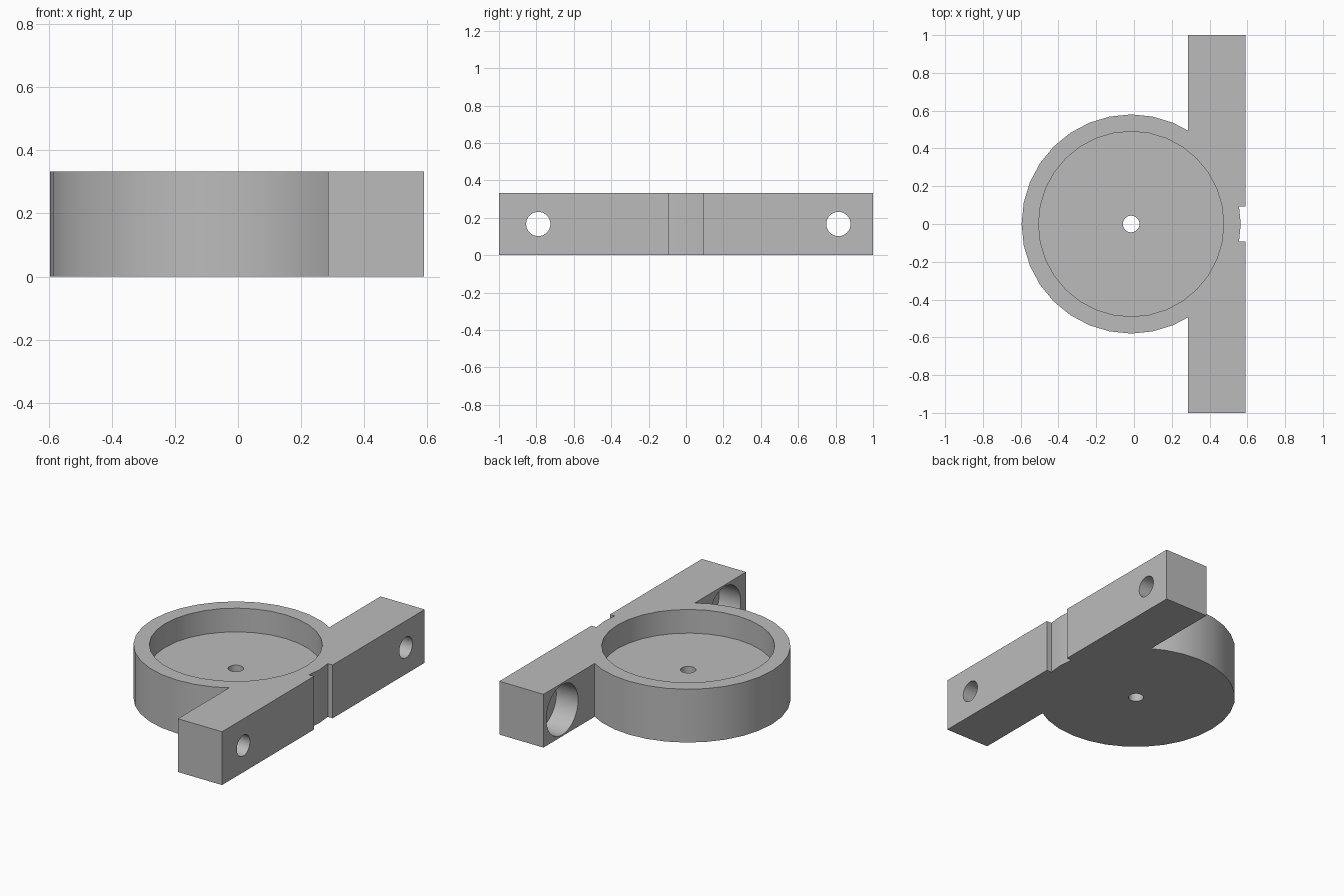
import bpy
import math

cube = bpy.data.objects.get("Cube")
if cube:
    bpy.data.objects.remove(cube, do_unlink=True)

HEIGHT = 0.333
MID_Z = HEIGHT / 2
CUP_X = -0.015
BAR_BACK, BAR_FACE = 0.285, 0.59

grey = bpy.data.materials.new("light_grey")
grey.use_nodes = True
grey.diffuse_color = (0.5, 0.5, 0.5, 1)
grey.node_tree.nodes["Principled BSDF"].inputs["Base Color"].default_value = (0.5, 0.5, 0.5, 1)


def box(name, low, high):
    centre = [(a + b) / 2 for a, b in zip(low, high)]
    bpy.ops.mesh.primitive_cube_add(size=1, location=centre)
    ob = bpy.context.object
    ob.name = name
    ob.scale = [b - a for a, b in zip(low, high)]
    bpy.ops.object.transform_apply(location=True, rotation=True, scale=True)
    ob.data.materials.append(grey)
    return ob


def cylinder(name, radius, depth, centre, along_x=False):
    turn = math.pi / 2 if along_x else 0
    bpy.ops.mesh.primitive_cylinder_add(vertices=32, radius=radius, depth=depth,
                                        location=centre, rotation=(0, turn, 0))
    ob = bpy.context.object
    ob.name = name
    bpy.ops.object.transform_apply(location=True, rotation=True, scale=True)
    ob.data.materials.append(grey)
    return ob


def combine(target, tool, operation):
    mod = target.modifiers.new(tool.name, "BOOLEAN")
    mod.operation = operation
    mod.solver = "EXACT"
    mod.object = tool
    bpy.ops.object.select_all(action="DESELECT")
    bpy.context.view_layer.objects.active = target
    target.select_set(True)
    bpy.ops.object.modifier_apply(modifier=mod.name)
    bpy.data.objects.remove(tool, do_unlink=True)


# Mounting bar with a central notch, joined to the round cup
body = box("cup_bracket", (BAR_BACK, -1, 0), (BAR_FACE, 1, HEIGHT))
combine(body, box("notch", (0.53, -0.092, -0.1), (0.7, 0.092, 0.5)), "DIFFERENCE")
combine(body, cylinder("cup", 0.58, HEIGHT, (CUP_X, 0, MID_Z)), "UNION")

# Pocket and drain hole in the cup
floor_z = 0.185
combine(body, cylinder("pocket", 0.49, 0.4, (CUP_X, 0, floor_z + 0.2)), "DIFFERENCE")
combine(body, cylinder("drain_hole", 0.044, 1, (CUP_X, 0, MID_Z)), "DIFFERENCE")

# Screw holes with wide counterbores at the back of the bar
bore_depth = 0.15
for y in (-0.79, 0.815):
    combine(body, cylinder("screw_hole", 0.065, 1, (0.5, y, MID_Z), True), "DIFFERENCE")
    combine(body, cylinder("counterbore", 0.157, 0.3,
                           (BAR_BACK + bore_depth - 0.15, y, MID_Z), True), "DIFFERENCE")

bpy.ops.object.shade_smooth_by_angle(angle=math.radians(30))
